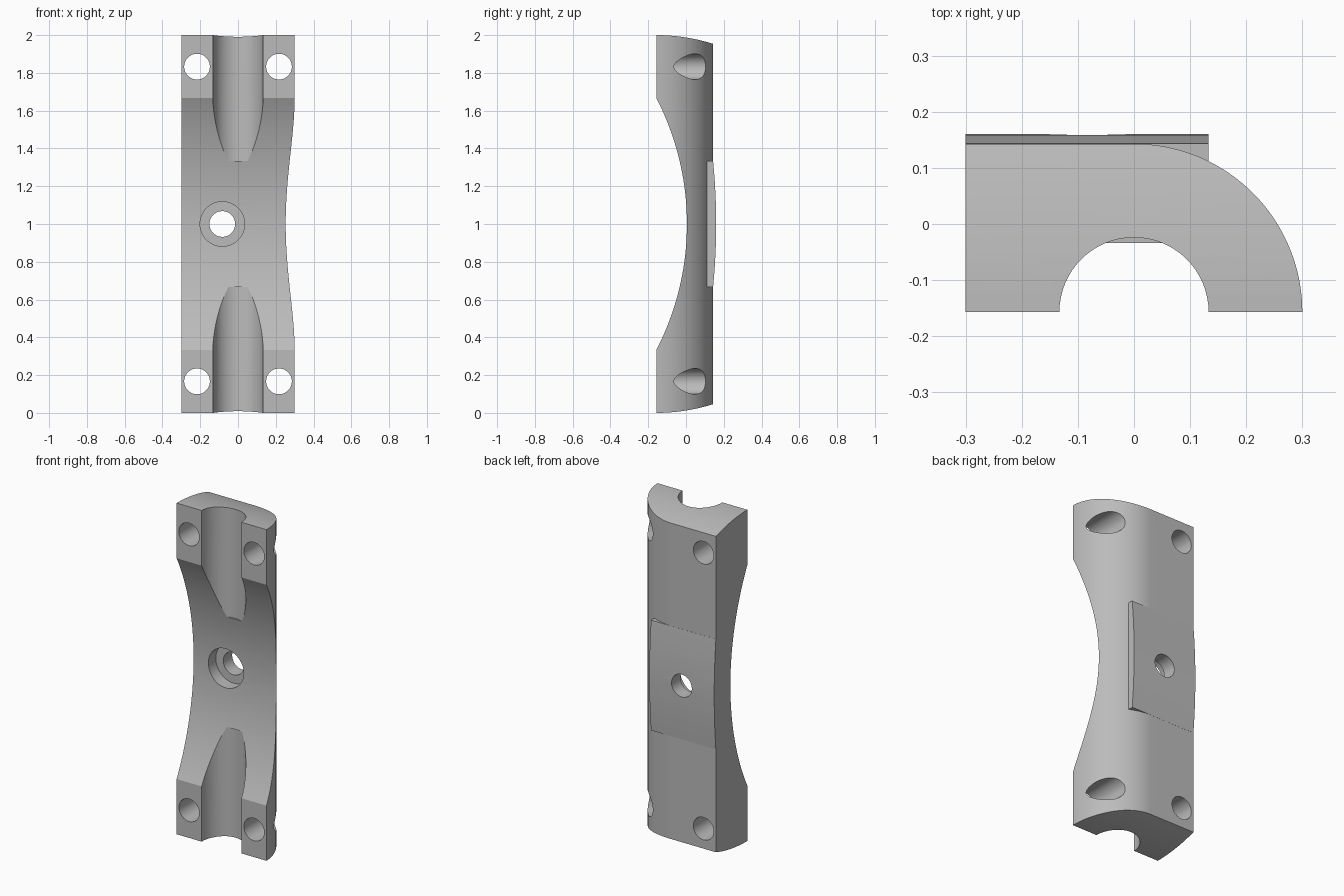
import bpy, bmesh
from math import sin, cos, asin, pi, radians
from mathutils import Vector

cube = bpy.data.objects.get("Cube")
if cube:
    bpy.data.objects.remove(cube, do_unlink=True)

FRONT, HALF, MID = -0.157, 0.3, 1.0
AXES = {"X": lambda u, v, d: (d, u, v),
        "Y": lambda u, v, d: (u, d, v),
        "Z": lambda u, v, d: (u, v, d)}


def arc(cu, cv, r, a, b, n):
    """Points on a circle from angle a to angle b."""
    return [(cu + r * cos(a + (b - a) * i / n), cv + r * sin(a + (b - a) * i / n))
            for i in range(n + 1)]


def prism(name, outline, axis, start, end):
    """Extrude a flat outline along one axis."""
    bm = bmesh.new()
    place = AXES[axis]
    face = bm.faces.new([bm.verts.new(place(u, v, start)) for u, v in outline])
    moved = bmesh.ops.extrude_face_region(bm, geom=[face])["geom"]
    verts = [g for g in moved if isinstance(g, bmesh.types.BMVert)]
    bmesh.ops.translate(bm, verts=verts, vec=Vector(place(0, 0, end - start)))
    bmesh.ops.recalc_face_normals(bm, faces=bm.faces)
    mesh = bpy.data.meshes.new(name)
    bm.to_mesh(mesh)
    bm.free()
    obj = bpy.data.objects.new(name, mesh)
    bpy.context.collection.objects.link(obj)
    return obj


def rod(name, u, v, r, axis, start, end):
    return prism(name, arc(u, v, r, 0, 2 * pi, 64)[:-1], axis, start, end)


def combine(target, tool, operation):
    """Apply a boolean and discard the tool."""
    mod = target.modifiers.new("boolean", "BOOLEAN")
    mod.operation, mod.solver, mod.object = operation, "EXACT", tool
    with bpy.context.temp_override(object=target, active_object=target):
        bpy.ops.object.modifier_apply(modifier=mod.name)
    bpy.data.objects.remove(tool, do_unlink=True)


# Body: flat back on one side, quarter round on the other
plan = [(-HALF, FRONT)] + arc(0, FRONT, HALF, 0, pi / 2, 32) + [(-HALF, FRONT + HALF)]
bracket = prism("clamp_bracket", plan, "Z", -0.1, 2.1)

# Side shape: domed ends and a long hollow in the front
tip = asin(0.4)
hollow_r = 1.453
sweep = asin(0.667 / hollow_r)
side = (arc(FRONT, MID, 1.0, -pi / 2, -pi / 2 + tip, 12)
        + arc(FRONT, MID, 1.0, pi / 2 - tip, pi / 2, 12)
        + arc(0.005 - hollow_r, MID, hollow_r, sweep, -sweep, 40))
combine(bracket, prism("side_shape", side, "X", -0.5, 0.5), "INTERSECT")

# Slightly bowed pad on the back
bow_r = 3.4
bow = asin(0.333 / bow_r)
pad = [(0.06, 0.667)] + arc(0.16 - bow_r, MID, bow_r, -bow, bow, 6) + [(0.06, 1.333)]
combine(bracket, prism("back_pad", pad, "X", -HALF, 0.133), "UNION")

# Half-round grooves running in from both ends
for start, end in ((-0.1, 0.667), (1.333, 2.1)):
    combine(bracket, rod("groove", 0, FRONT, 0.133, "Z", start, end), "DIFFERENCE")

# Corner bolt holes
for x in (-0.217, 0.217):
    for z in (0.167, 1.833):
        combine(bracket, rod("bolt_hole", x, z, 0.068, "Y", -0.4, 0.4), "DIFFERENCE")

# Central hole with a counterbore in the front
combine(bracket, rod("centre_hole", -0.083, MID, 0.068, "Y", -0.4, 0.4), "DIFFERENCE")
combine(bracket, rod("counterbore", -0.083, MID, 0.118, "Y", -0.4, 0.075), "DIFFERENCE")

# Plain grey material
grey = bpy.data.materials.new("plain_grey")
grey.use_nodes = True
colour = (0.5, 0.5, 0.5, 1)
grey.diffuse_color = colour
grey.node_tree.nodes["Principled BSDF"].inputs["Base Color"].default_value = colour
bracket.data.materials.clear()
bracket.data.materials.append(grey)
for poly in bracket.data.polygons:
    poly.material_index = 0

# Smooth curves, crisp edges
bpy.ops.object.select_all(action="DESELECT")
bracket.select_set(True)
bpy.context.view_layer.objects.active = bracket
bpy.ops.object.shade_smooth_by_angle(angle=radians(20))
